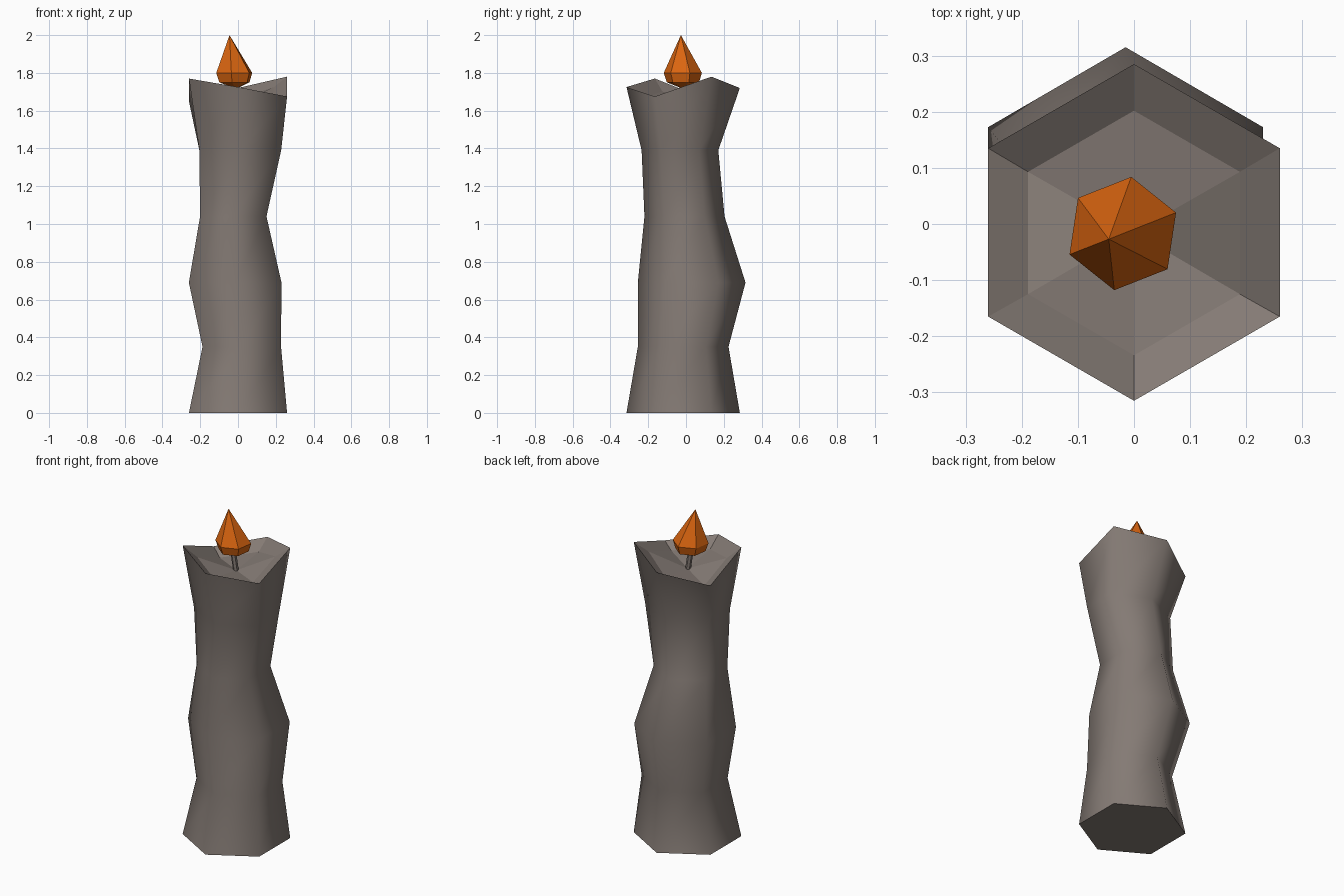
import bpy, bmesh
from math import cos, sin, radians

cube = bpy.data.objects.get("Cube")
if cube:
    bpy.data.objects.remove(cube, do_unlink=True)


def material(name, color):
    m = bpy.data.materials.new(name)
    m.use_nodes = True
    m.diffuse_color = color
    m.node_tree.nodes["Principled BSDF"].inputs["Base Color"].default_value = color
    return m


wax = material("grey wax", (0.23, 0.195, 0.175, 1))
fire = material("orange flame", (0.70, 0.13, 0.005, 1))


def ring(bm, cx, cy, rx, ry, heights, turn=30):
    """Six-sided ring; heights is one number or one per corner."""
    if not isinstance(heights, list):
        heights = [heights] * 6
    return [bm.verts.new((cx + rx * cos(radians(turn + 60 * i)),
                          cy + ry * sin(radians(turn + 60 * i)), z))
            for i, z in enumerate(heights)]


def bridge(bm, low, high):
    return [bm.faces.new((low[i], low[(i + 1) % 6], high[(i + 1) % 6], high[i]))
            for i in range(6)]


def fan(bm, loop, tip):
    return [bm.faces.new((loop[i], loop[(i + 1) % 6], tip)) for i in range(6)]


def finish(bm, name, mat):
    bmesh.ops.recalc_face_normals(bm, faces=bm.faces)
    mesh = bpy.data.meshes.new(name)
    bm.to_mesh(mesh)
    bm.free()
    mesh.materials.append(mat)
    obj = bpy.data.objects.new(name, mesh)
    bpy.context.collection.objects.link(obj)
    return obj


# Candle body: wobbly hexagonal column with an uneven rim and a sunken top
rim = [1.78, 1.72, 1.65, 1.77, 1.725, 1.675]
drop = [0.015, 0.035, 0.03, 0.03, 0.035, 0.015]
pool = 1.63
inner = [0.727 * z + 0.273 * pool - d for z, d in zip(rim, drop)]

bm = bmesh.new()
rings = [ring(bm, *r) for r in (
    (0, -0.015, 0.30, 0.30, 0),
    (0.02, -0.015, 0.24, 0.24, 0.35),
    (-0.015, 0.03, 0.283, 0.285, 0.69),
    (-0.025, -0.008, 0.203, 0.212, 1.04),
    (0.012, -0.032, 0.25, 0.203, 1.39),
    (0, -0.015, 0.30, 0.30, rim),
    (0, -0.016, 0.218, 0.218, inner))]
bm.faces.new(rings[0])
for low, high in zip(rings[:5], rings[1:6]):
    for f in bridge(bm, low, high):
        f.smooth = True
bridge(bm, rings[5], rings[6])
fan(bm, rings[6], bm.verts.new((0, -0.015, pool)))
for e in bm.edges:
    e.smooth = all(f.smooth for f in e.link_faces)
finish(bm, "candle_body", wax)

# Wick: thin leaning prism
bm = bmesh.new()
foot = ring(bm, 0, -0.015, 0.016, 0.016, 1.61)
head = ring(bm, -0.018, -0.02, 0.016, 0.016, 1.74)
bridge(bm, foot, head)
bm.faces.new(foot)
bm.faces.new(head)
finish(bm, "wick", wax)

# Flame: faceted teardrop leaning slightly
bm = bmesh.new()
lower = ring(bm, -0.019, -0.016, 0.086, 0.086, 1.75, 21.5)
wide = ring(bm, -0.02, -0.017, 0.102, 0.102, 1.80, 21.5)
fan(bm, lower, bm.verts.new((-0.012, -0.015, 1.715)))
bridge(bm, lower, wide)
fan(bm, wide, bm.verts.new((-0.045, -0.027, 2.0)))
finish(bm, "flame", fire)
